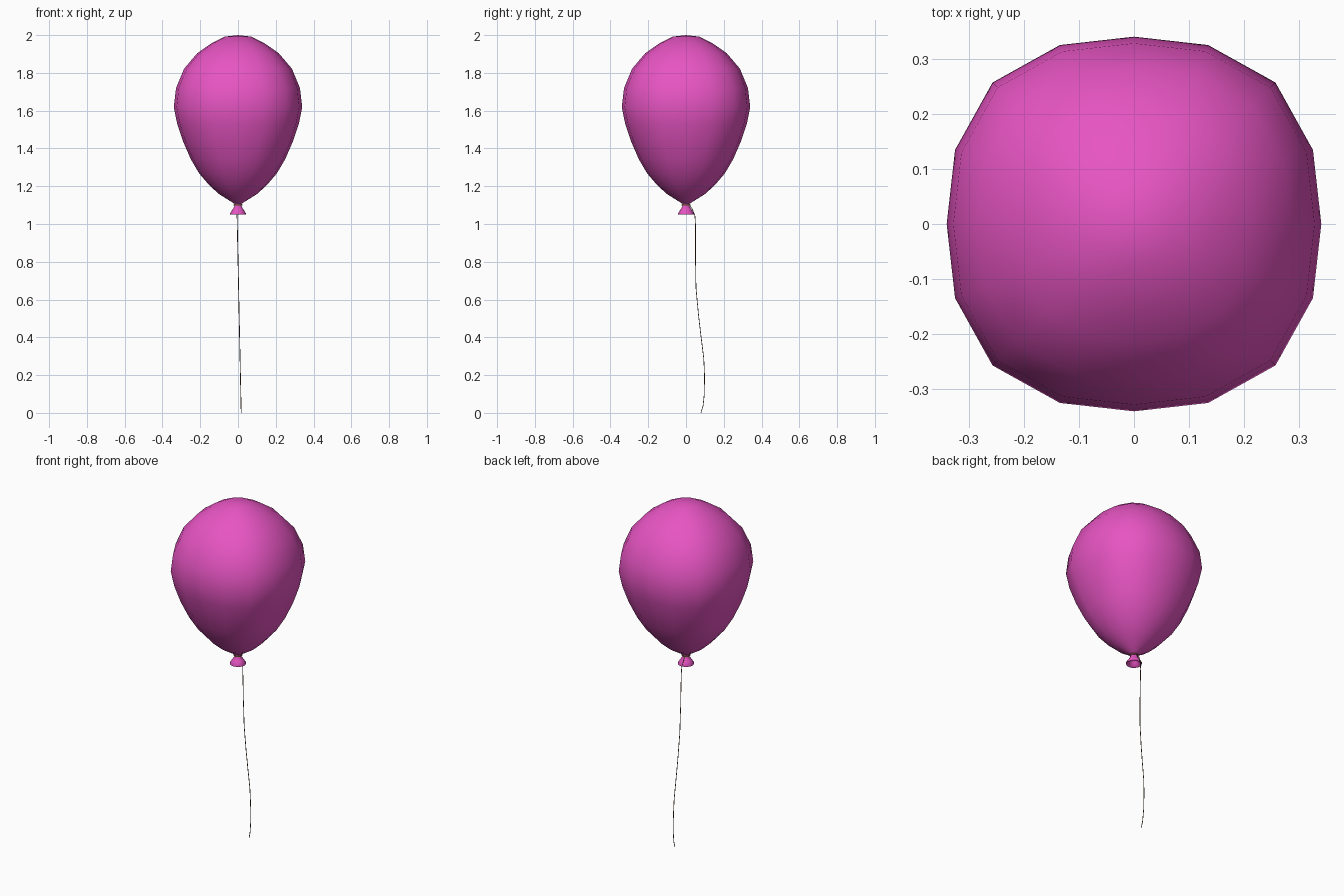
import bpy, bmesh, math

if "Cube" in bpy.data.objects:
    bpy.data.objects.remove(bpy.data.objects["Cube"])

def material(name, rgb):
    m = bpy.data.materials.new(name)
    m.diffuse_color = (*rgb, 1)
    m.use_nodes = True
    m.node_tree.nodes["Principled BSDF"].inputs["Base Color"].default_value = m.diffuse_color
    return m

PINK = material("pink", (0.80, 0.09, 0.545))
BROWN = material("brown_string", (0.14, 0.075, 0.04))

def finish(ob, mat, angle=60):
    ob.data.materials.append(mat)
    bpy.ops.object.select_all(action='DESELECT')
    ob.select_set(True)
    bpy.context.view_layer.objects.active = ob
    bpy.ops.object.shade_smooth_by_angle(angle=math.radians(angle))

def lathe(name, profile, mat, sides=16, closed=False, square=0.0):
    """Revolve (radius, z) points around z; square swells the diagonals."""
    bm = bmesh.new()
    rings = []
    for r, z in profile:
        ring = []
        for i in range(1 if r == 0 else sides):
            a = 2 * math.pi * i / sides
            s = r * (1 + square * min(1, r / 0.3) * (1 - math.cos(4 * a)) / 2)
            ring.append(bm.verts.new((s * math.cos(a), s * math.sin(a), z)))
        rings.append(ring)
    pairs = list(zip(rings, rings[1:]))
    if closed:
        pairs.append((rings[-1], rings[0]))
    for a, b in pairs:
        for i in range(sides):
            j = (i + 1) % sides
            f = [a[i % len(a)], a[j % len(a)], b[j % len(b)], b[i % len(b)]]
            bm.faces.new(list(dict.fromkeys(f)))
    bmesh.ops.recalc_face_normals(bm, faces=bm.faces)
    me = bpy.data.meshes.new(name)
    bm.to_mesh(me)
    bm.free()
    ob = bpy.data.objects.new(name, me)
    bpy.context.collection.objects.link(ob)
    finish(ob, mat)
    return ob

# inflated body with a slightly squared cross-section
lathe("balloon_body", [
    (0, 1.10), (0.02, 1.108), (0.05, 1.127), (0.10, 1.158), (0.15, 1.203),
    (0.205, 1.267), (0.25, 1.343), (0.29, 1.435), (0.322, 1.53), (0.34, 1.62),
    (0.328, 1.72), (0.285, 1.823), (0.215, 1.905), (0.143, 1.955), (0.07, 1.992), (0, 2.0)],
    PINK, square=0.068)

# flared mouthpiece, hollow underneath
lathe("balloon_neck", [
    (0, 1.112), (0.018, 1.11), (0.02, 1.09), (0.03, 1.075), (0.043, 1.055),
    (0.042, 1.049), (0.036, 1.05), (0.024, 1.068), (0.012, 1.085), (0, 1.088)], PINK)

# string wound round the neck
lathe("string_knot", [(0.02 + 0.004 * math.cos(a * math.pi / 3),
                       1.101 + 0.005 * math.sin(a * math.pi / 3)) for a in range(6)],
      BROWN, closed=True)

# hanging string
path = [(0.02, 1.10), (0.035, 1.075), (0.047, 1.045), (0.05, 1.0), (0.05, 0.82), (0.053, 0.66),
        (0.066, 0.52), (0.08, 0.40), (0.094, 0.29), (0.098, 0.20), (0.097, 0.10),
        (0.09, 0.035), (0.079, 0.001)]
cu = bpy.data.curves.new("string", 'CURVE')
cu.dimensions = '3D'
cu.bevel_depth = 0.002
cu.bevel_resolution = 1
cu.use_fill_caps = True
sp = cu.splines.new('POLY')
sp.points.add(len(path) - 1)
for p, (y, z) in zip(sp.points, path):
    p.co = (0.017 - 0.021 * z, y, z, 1)
string = bpy.data.objects.new("string", cu)
bpy.context.collection.objects.link(string)
bpy.ops.object.select_all(action='DESELECT')
string.select_set(True)
bpy.context.view_layer.objects.active = string
bpy.ops.object.convert(target='MESH')
finish(bpy.context.view_layer.objects.active, BROWN)
